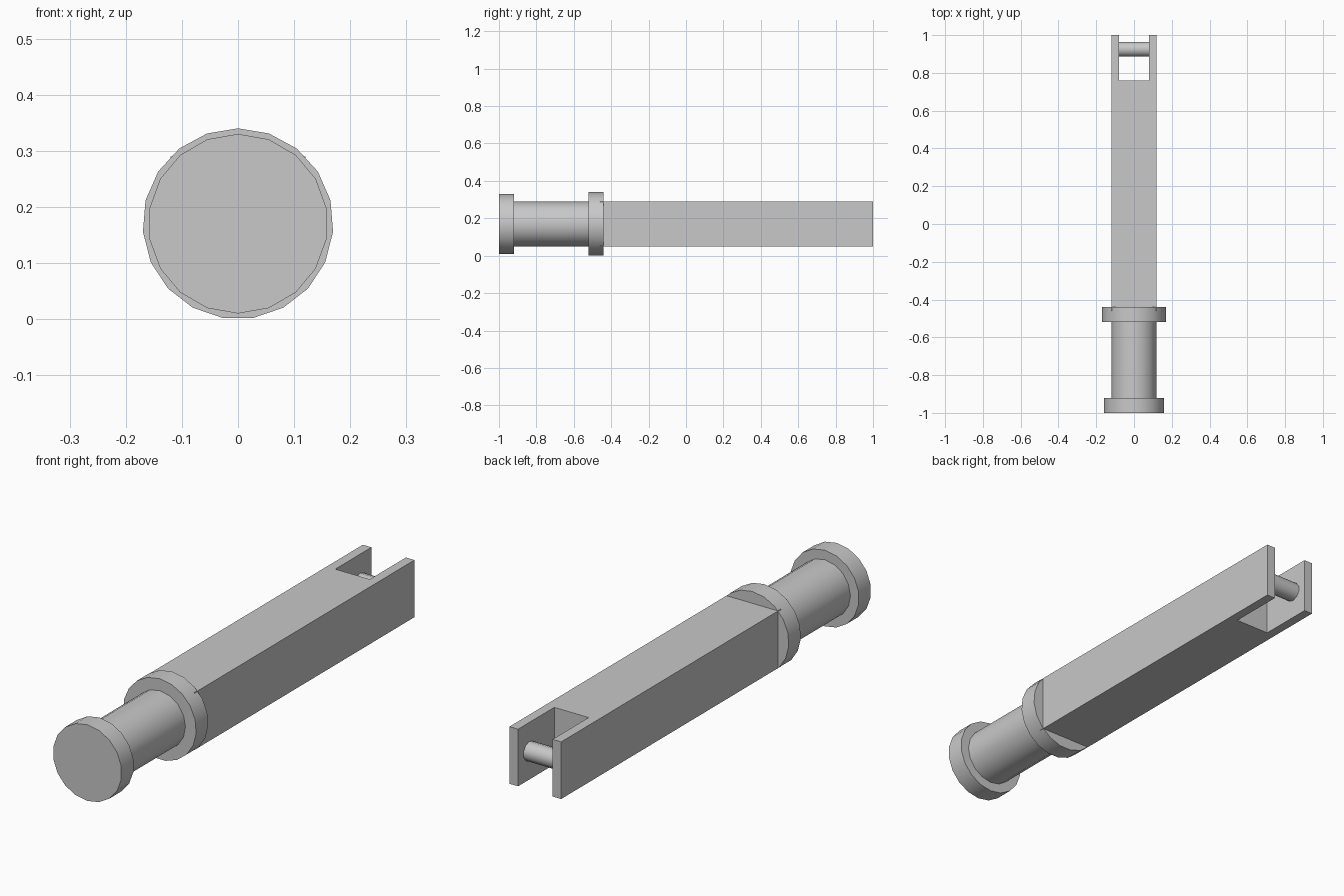
import bpy
import bmesh
from math import pi, radians
from mathutils import Matrix

cube = bpy.data.objects.get("Cube")
if cube:
    bpy.data.objects.remove(cube, do_unlink=True)

AXIS_Z = 0.17

grey = bpy.data.materials.new("plain grey")
grey.use_nodes = True
GREY = (0.58, 0.58, 0.58, 1)
grey.diffuse_color = GREY
grey.node_tree.nodes["Principled BSDF"].inputs["Base Color"].default_value = GREY


def finish(name, bm, smooth=False):
    bmesh.ops.recalc_face_normals(bm, faces=bm.faces)
    mesh = bpy.data.meshes.new(name)
    bm.to_mesh(mesh)
    bm.free()
    mesh.materials.append(grey)
    obj = bpy.data.objects.new(name, mesh)
    bpy.context.collection.objects.link(obj)
    if smooth:
        bpy.ops.object.select_all(action='DESELECT')
        obj.select_set(True)
        bpy.context.view_layer.objects.active = obj
        bpy.ops.object.shade_smooth_by_angle(angle=radians(40))
    return obj


def round_bar(name, radius, sides, length, centre, along_x=False):
    """Cylinder along y, with a corner pointing straight up, or along x."""
    bm = bmesh.new()
    bmesh.ops.create_cone(bm, cap_ends=True, segments=sides, radius1=radius,
                          radius2=radius, depth=length)
    # Create_cone starts its ring at +y, which this turn takes to +z
    turn = Matrix.Rotation(pi / 2, 4, 'X')
    if along_x:
        turn = Matrix.Rotation(pi / 2, 4, 'Z') @ turn
    bm.transform(Matrix.Translation(centre) @ turn)
    top = max(bm.verts, key=lambda v: v.co.z)
    assert top.co.z > centre[2]
    return finish(name, bm, smooth=True)


# Square beam with a forked end, extruded from its plan outline
half, inner, start, floor, end = 0.12, 0.08, -0.46, 0.76, 1.0
side = [(half, start), (half, end), (inner, end), (inner, floor)]
outline = side + [(-x, y) for x, y in reversed(side)]
bm = bmesh.new()
base = bm.faces.new([bm.verts.new((x, y, AXIS_Z - half)) for x, y in outline])
raised = bmesh.ops.extrude_face_region(bm, geom=[base])["geom"]
bmesh.ops.translate(bm, vec=(0, 0, 2 * half),
                    verts=[v for v in raised if isinstance(v, bmesh.types.BMVert)])
finish("forked_beam", bm)

# Round grip with its collar and end cap
round_bar("grip", 0.12, 16, 0.46, (0, -0.71, AXIS_Z))
round_bar("collar", 0.17, 19, 0.08, (0, -0.48, AXIS_Z))
round_bar("end_cap", 0.16, 18, 0.08, (0, -0.96, AXIS_Z))

# Cross pin between the fork arms
round_bar("cross_pin", 0.04, 10, 2 * inner + 0.02, (0, 0.925, AXIS_Z), along_x=True)
